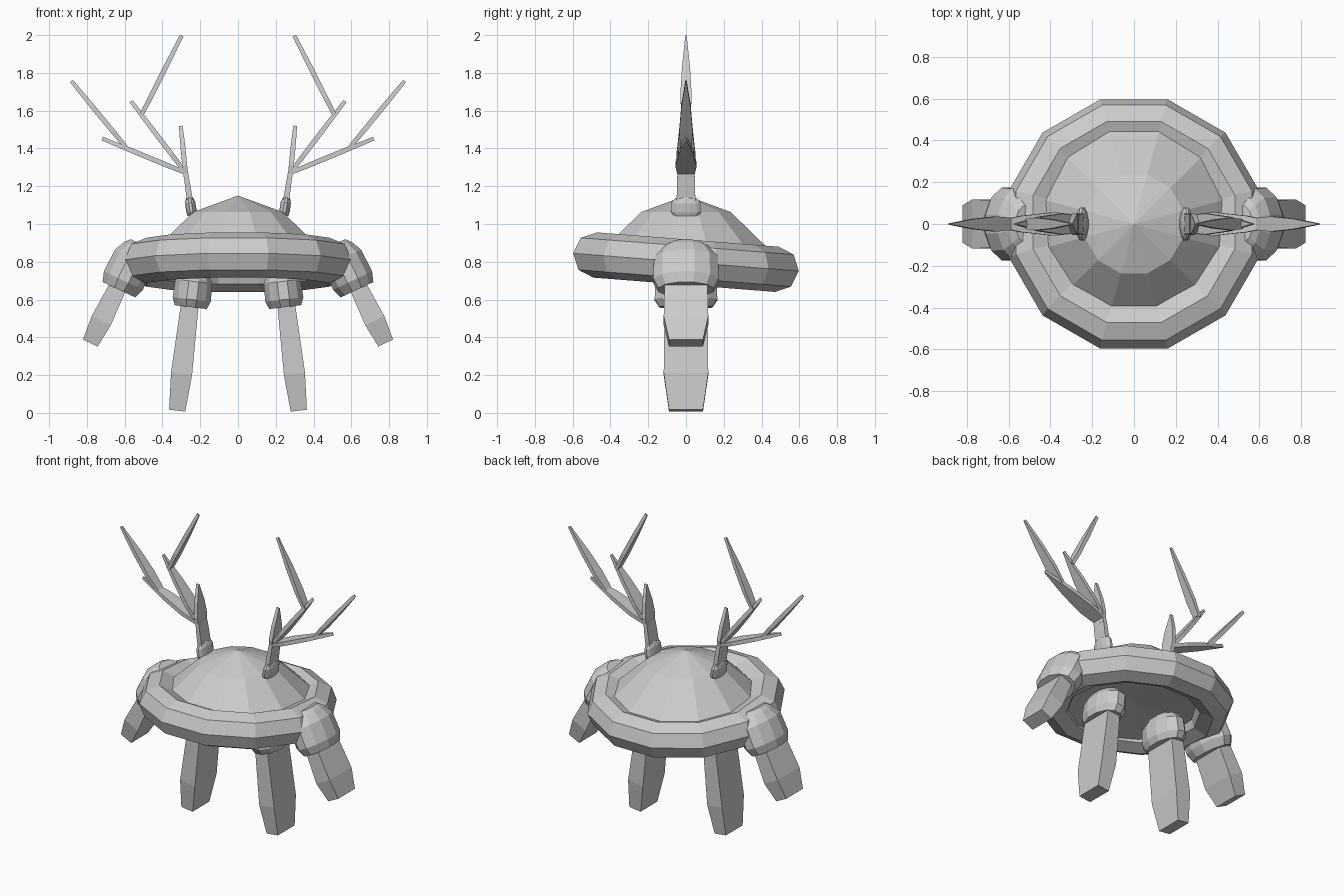
import bpy
import bmesh
from math import cos, sin, pi, radians, sqrt
from mathutils import Matrix, Vector

cube = bpy.data.objects.get("Cube")
if cube:
    bpy.data.objects.remove(cube)


def loft(name, start, end, sections, sides, mirror=True):
    """Stack rings (fraction, half thickness, half depth) between two xz points."""
    a = Vector((start[0], 0, start[1]))
    b = Vector((end[0], 0, end[1]))
    axis = (b - a).normalized()
    across = Vector((axis.z, 0, -axis.x))
    depth = Vector((0, 1, 0))
    grow = sqrt(2) if sides == 4 else 1
    bm = bmesh.new()
    rings = []
    for t, thick, deep in sections:
        ring = []
        for i in range(sides):
            ang = 2 * pi * (i + 0.5) / sides
            offset = across * (thick * grow * cos(ang)) + depth * (deep * grow * sin(ang))
            ring.append(bm.verts.new(a.lerp(b, t) + offset))
        rings.append(ring)
    for low, high in zip(rings, rings[1:]):
        for i in range(sides):
            j = (i + 1) % sides
            bm.faces.new((low[i], low[j], high[j], high[i]))
    bm.faces.new(rings[0])
    bm.faces.new(rings[-1])
    bmesh.ops.recalc_face_normals(bm, faces=bm.faces)
    mesh = bpy.data.meshes.new(name)
    bm.to_mesh(mesh)
    bm.free()
    obj = bpy.data.objects.new(name, mesh)
    bpy.context.collection.objects.link(obj)
    if mirror:
        obj.modifiers.new("Mirror", 'MIRROR').use_axis[0] = True
    return obj


def cuff(name, start, end, thick, deep):
    """Rounded collar, narrower at both ends."""
    profile = [(0, 0.84), (0.2, 1), (0.68, 0.97), (0.9, 0.72), (1, 0.5)]
    return loft(name, start, end, [(t, thick * s, deep * s) for t, s in profile], 12)


def leg(name, foot, top, knee):
    """Flat-sided leg, widest at the knee."""
    return loft(name, foot, top, [(0, 0.043, 0.09), (knee, 0.056, 0.118), (1, 0.045, 0.112)], 4)


def blade(name, start, end, deep):
    """Antler branch of even thickness that narrows to an edge at its tip."""
    return loft(name, start, end,
                [(0, 0.011, deep * 0.8), (0.25, 0.013, deep), (0.6, 0.013, deep * 0.7), (1, 0.01, 0.003)], 4)


# Domed body, with a shallow cap underneath
loft("body", (0, 0.79), (0, 1.15),
     [(0, 0.01, 0.01), (-0.1, 0.42, 0.42), (0.08, 0.505, 0.505), (0.76, 0.245, 0.245), (1, 0.001, 0.001)],
     12, mirror=False)

# Tilted rim around the body
bpy.ops.mesh.primitive_torus_add(major_segments=12, minor_segments=8,
                                 major_radius=0.5, minor_radius=0.12)
rim = bpy.context.object
rim.name = "rim"
rim.matrix_world = (Matrix.Translation((0, 0, 0.798))
                    @ Matrix.Rotation(radians(-4.5), 4, 'X')
                    @ Matrix.Rotation(radians(15), 4, 'Z'))

# Long inner legs
leg("inner_leg", (0.322, 0.012), (0.245, 0.66), 0.3)
cuff("inner_leg_cuff", (0.25, 0.56), (0.226, 0.76), 0.105, 0.172)

# Short outer legs
leg("outer_leg", (0.782, 0.37), (0.62, 0.70), 0.36)
cuff("outer_leg_cuff", (0.63, 0.652), (0.515, 0.895), 0.118, 0.18)

# Antlers
cuff("antler_cuff", (0.243, 1.045), (0.258, 1.145), 0.029, 0.082)
loft("antler_stem", (0.248, 1.08), (0.278, 1.28),
     [(0, 0.017, 0.05), (0.7, 0.014, 0.048), (1, 0.012, 0.045)], 4)
blade("antler_inner_tine", (0.275, 1.24), (0.303, 1.52), 0.052)
blade("antler_low_branch", (0.275, 1.27), (0.718, 1.452), 0.056)
blade("antler_high_branch", (0.28, 1.275), (0.566, 1.65), 0.05)
blade("antler_outer_tine", (0.592, 1.405), (0.882, 1.757), 0.036)
blade("antler_top_tine", (0.512, 1.575), (0.298, 1.997), 0.03)
